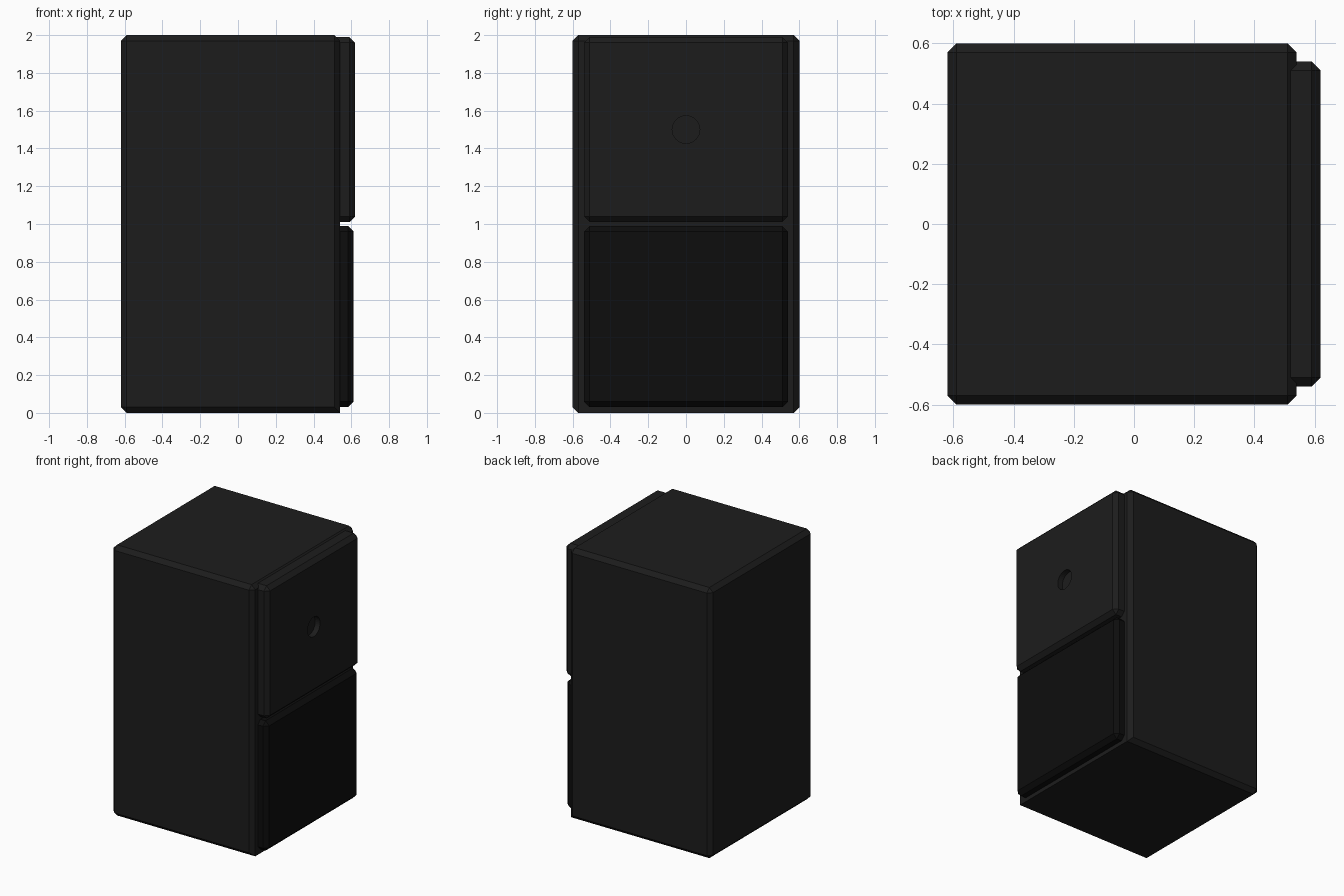
import bpy, bmesh, math
from mathutils import Vector

if "Cube" in bpy.data.objects:
    bpy.data.objects.remove(bpy.data.objects["Cube"])


def material(name, v):
    m = bpy.data.materials.new(name)
    m.diffuse_color = (v, v, v, 1)
    m.use_nodes = True
    m.node_tree.nodes["Principled BSDF"].inputs["Base Color"].default_value = m.diffuse_color
    return m


BLACK = material("black_enamel", 0.012)
DARK = material("dark_panel", 0.004)
CHAMFER = 0.03


def chamfered_box(name, lo, hi, mat, keep_sharp=lambda c: False):
    """Box between two corners with flat chamfers, except edges picked by keep_sharp."""
    lo, hi = Vector(lo), Vector(hi)
    bm = bmesh.new()
    bmesh.ops.create_cube(bm, size=1)
    for v in bm.verts:
        v.co = (lo + hi) / 2 + v.co * (hi - lo)
    edges = [e for e in bm.edges
             if not keep_sharp((e.verts[0].co + e.verts[1].co) / 2)]
    bmesh.ops.bevel(bm, geom=edges, offset=CHAMFER, segments=1,
                    profile=0.5, affect='EDGES')
    mesh = bpy.data.meshes.new(name)
    bm.to_mesh(mesh)
    bm.free()
    mesh.materials.append(mat)
    ob = bpy.data.objects.new(name, mesh)
    bpy.context.collection.objects.link(ob)
    return ob


# Main cabinet, sharp along the lower edge under the doors
chamfered_box("cabinet", (-0.62, -0.6, 0), (0.54, 0.6, 2), BLACK,
              lambda c: c.x > 0.5 and c.z < 0.1)

# Two door panels, their backs sunk into the cabinet face
upper = chamfered_box("upper_door", (0.51, -0.54, 1.01), (0.62, 0.54, 1.99), BLACK,
                      lambda c: c.x < 0.52)
chamfered_box("lower_door", (0.51, -0.54, 0.03), (0.612, 0.54, 0.99), DARK,
              lambda c: c.x < 0.52)

# Round finger recess in the upper door
bpy.ops.mesh.primitive_cylinder_add(vertices=32, radius=0.073, depth=0.08,
                                    location=(0.62, 0, 1.5),
                                    rotation=(0, math.pi / 2, 0))
cutter = bpy.context.object
cutter.name = "recess_cutter"
cutter.hide_render = True
cutter.data.materials.append(BLACK)
mod = upper.modifiers.new("recess", 'BOOLEAN')
mod.operation = 'DIFFERENCE'
mod.solver = 'EXACT'
mod.object = cutter
bpy.context.view_layer.objects.active = upper
bpy.ops.object.modifier_apply(modifier=mod.name)
bpy.data.objects.remove(cutter)
